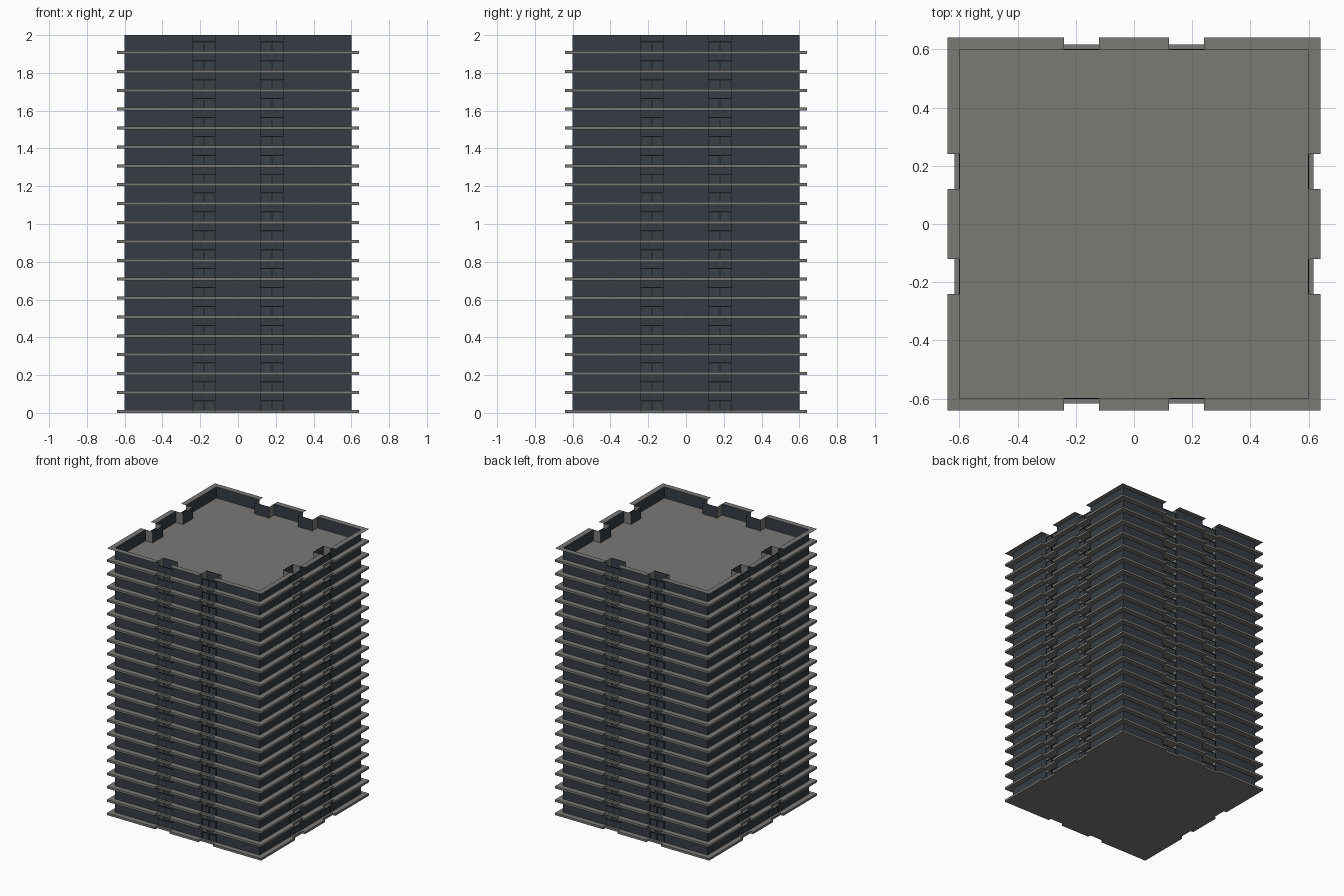
import bpy, bmesh, math
from mathutils import Matrix

if "Cube" in bpy.data.objects:
    bpy.data.objects.remove(bpy.data.objects["Cube"])

FLOORS, PITCH, SLAB = 20, 0.1, 0.016


def material(name, rgb):
    m = bpy.data.materials.new(name)
    m.diffuse_color = (*rgb, 1)
    m.use_nodes = True
    m.node_tree.nodes["Principled BSDF"].inputs["Base Color"].default_value = m.diffuse_color
    return m


concrete = material("grey concrete", (0.195, 0.192, 0.18))
wall_mat = material("dark slate wall", (0.038, 0.046, 0.057))
glass = material("dark glass", (0.042, 0.052, 0.064))
metal = material("black metal", (0.014, 0.016, 0.018))


def outline(outer, inner):
    """Square plan with two notches on each side, counter-clockwise."""
    side = [(-outer, -outer)]
    for a, b in ((-0.24, -0.12), (0.12, 0.24)):
        side += [(a, -outer), (a, -inner), (b, -inner), (b, -outer)]
    pts = []
    for k in range(4):
        c, s = round(math.cos(k * math.pi / 2)), round(math.sin(k * math.pi / 2))
        pts += [(c * x - s * y, s * x + c * y) for x, y in side]
    return pts


def finish(bm, name, mats, stacked=True):
    me = bpy.data.meshes.new(name)
    bm.to_mesh(me)
    bm.free()
    for m in mats:
        me.materials.append(m)
    ob = bpy.data.objects.new(name, me)
    bpy.context.collection.objects.link(ob)
    if stacked:
        arr = ob.modifiers.new("floors", 'ARRAY')
        arr.count = FLOORS
        arr.use_relative_offset = False
        arr.use_constant_offset = True
        arr.constant_offset_displace = (0, 0, PITCH)
    return ob


def four_sides(bm):
    """Repeat the front geometry on the other three sides."""
    src = bm.verts[:] + bm.edges[:] + bm.faces[:]
    for k in (1, 2, 3):
        new = bmesh.ops.duplicate(bm, geom=src)["geom"]
        verts = [g for g in new if isinstance(g, bmesh.types.BMVert)]
        bmesh.ops.rotate(bm, verts=verts, cent=(0, 0, 0),
                         matrix=Matrix.Rotation(k * math.pi / 2, 3, 'Z'))


def box(bm, x0, x1, y0, y1, z0, z1):
    m = Matrix.Translation(((x0 + x1) / 2, (y0 + y1) / 2, (z0 + z1) / 2))
    m = m @ Matrix.Diagonal((x1 - x0, y1 - y0, z1 - z0, 1))
    bmesh.ops.create_cube(bm, size=1, matrix=m)


# Floor slabs with shallow notches at the balconies
bm = bmesh.new()
f = bm.faces.new([bm.verts.new((x, y, 0)) for x, y in outline(0.64, 0.617)])
ext = bmesh.ops.extrude_face_region(bm, geom=[f], use_keep_orig=True)["geom"]
bmesh.ops.translate(bm, vec=(0, 0, SLAB),
                    verts=[g for g in ext if isinstance(g, bmesh.types.BMVert)])
bmesh.ops.recalc_face_normals(bm, faces=bm.faces)
finish(bm, "floor_slabs", [concrete])

# Thin outer walls, stepping back at the balconies
bm = bmesh.new()
pts = outline(0.6, 0.54)
low = [bm.verts.new((x, y, SLAB)) for x, y in pts]
top = [bm.verts.new((x, y, PITCH)) for x, y in pts]
for i in range(len(pts)):
    j = (i + 1) % len(pts)
    f = bm.faces.new((low[i], low[j], top[j], top[i]))
    length = math.dist(pts[i], pts[j])
    f.material_index = 1 if length < 0.07 else 0   # balcony side cheeks
finish(bm, "outer_walls", [wall_mat, concrete])

# Balcony railing panels and their bars
bm = bmesh.new()
for cx in (-0.18, 0.18):
    box(bm, cx - 0.058, cx + 0.058, -0.600, -0.598, SLAB, 0.062)
four_sides(bm)
finish(bm, "balcony_panels", [glass])

bm = bmesh.new()
for cx in (-0.18, 0.18):
    box(bm, cx - 0.06, cx + 0.06, -0.602, -0.597, 0.061, 0.066)
    for px in (-0.058, 0, 0.058):
        box(bm, cx + px - 0.002, cx + px + 0.002, -0.602, -0.597, SLAB, 0.061)
four_sides(bm)
finish(bm, "balcony_rails", [metal])

# Flat rim around the top of the parapet, open at the balconies
bm = bmesh.new()
for x0, x1 in ((-0.64, -0.24), (-0.12, 0.12), (0.24, 0.6)):
    bm.faces.new([bm.verts.new((x, y, FLOORS * PITCH)) for x, y in
                  ((x0, -0.64), (x1, -0.64), (x1, -0.6), (x0, -0.6))])
four_sides(bm)
finish(bm, "parapet_rim", [concrete], stacked=False)
